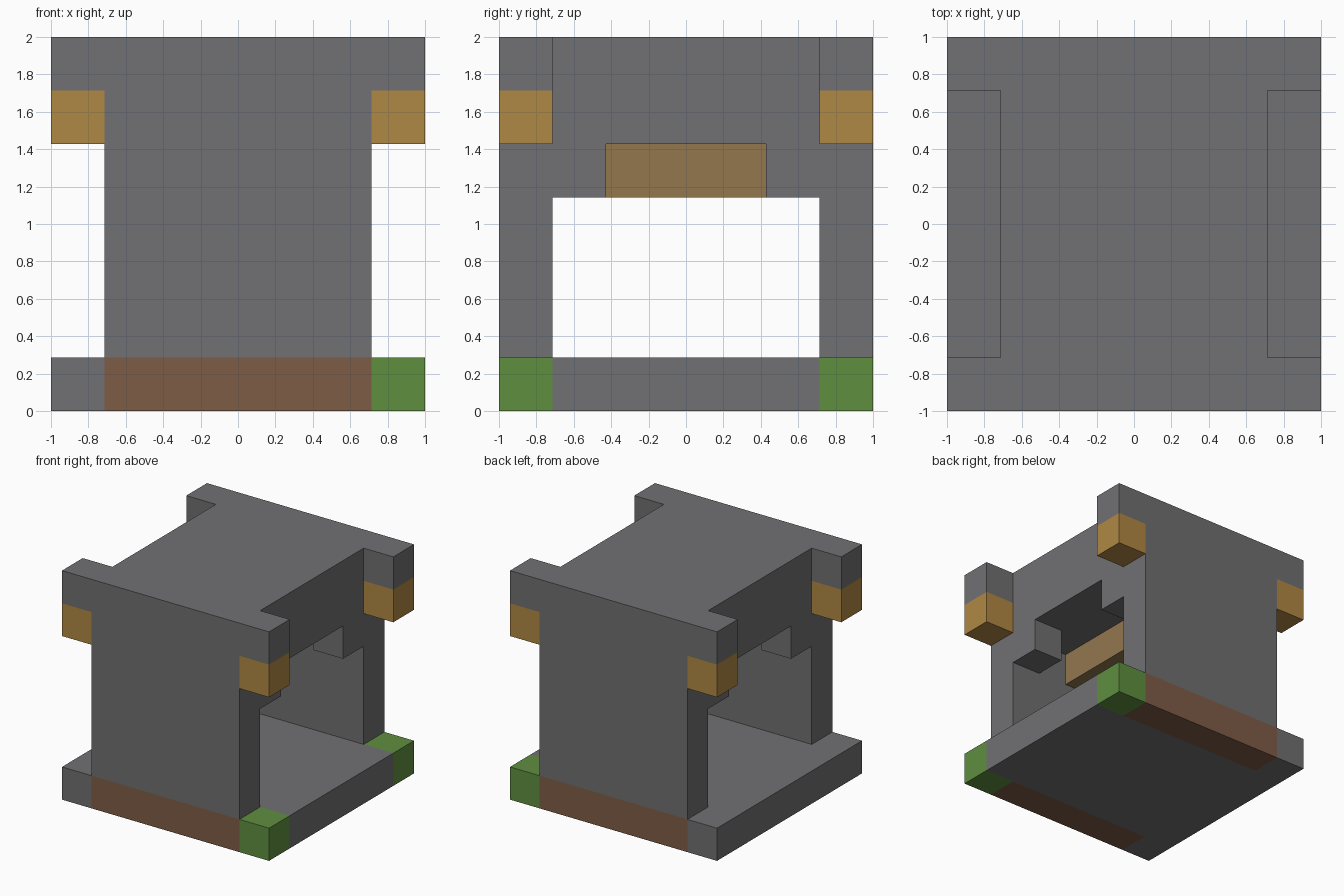
import bpy
import bmesh

cube = bpy.data.objects.get("Cube")
if cube:
    bpy.data.objects.remove(cube, do_unlink=True)

U = 2 / 7  # block size: the model is seven blocks along each axis


def make_material(name, rgb):
    mat = bpy.data.materials.new(name)
    mat.use_nodes = True
    color = (*rgb, 1)
    mat.diffuse_color = color
    mat.node_tree.nodes["Principled BSDF"].inputs["Base Color"].default_value = color
    return mat


stone = make_material("grey stone", (0.165, 0.162, 0.168))
brown = make_material("brown clay", (0.209, 0.107, 0.061))
orange = make_material("orange lamp", (0.434, 0.246, 0.058))
green = make_material("green moss", (0.117, 0.275, 0.051))
tan = make_material("tan wood", (0.287, 0.184, 0.076))


def finish(name, bm, mat):
    bmesh.ops.recalc_face_normals(bm, faces=bm.faces)
    mesh = bpy.data.meshes.new(name)
    bm.to_mesh(mesh)
    bm.free()
    mesh.materials.append(mat)
    obj = bpy.data.objects.new(name, mesh)
    bpy.context.collection.objects.link(obj)


def box(name, mat, x, y, z):
    """Box from (low, high) block ranges; x and y are measured from the centre."""
    bm = bmesh.new()
    bmesh.ops.create_cube(bm, size=1)
    for v in bm.verts:
        v.co = [U * (r[0] if c < 0 else r[1]) for c, r in zip(v.co, (x, y, z))]
    finish(name, bm, mat)


def span(sign, near, far):
    return tuple(sorted((sign * near, sign * far)))


def prism(name, mat, outline, y):
    """Extrude an x-z outline through the y range."""
    bm = bmesh.new()
    face = bm.faces.new([bm.verts.new((U * px, U * y[0], U * pz)) for px, pz in outline])
    extruded = bmesh.ops.extrude_face_region(bm, geom=[face])["geom"]
    moved = [g for g in extruded if isinstance(g, bmesh.types.BMVert)]
    bmesh.ops.translate(bm, verts=moved, vec=(0, U * (y[1] - y[0]), 0))
    finish(name, bm, mat)


# Floor and roof
box("floor", stone, (-3.5, 3.5), (-2.5, 2.5), (0, 1))
box("roof", stone, (-2.5, 2.5), (-2.5, 2.5), (5, 7))

# Beam under the roof
box("ceiling_beam", tan, (-0.5, 0.5), (-2.5, 2.5), (4, 5))

# End walls with overhanging top corners
half = [(2.5, 1), (2.5, 6), (3.5, 6), (3.5, 7)]
t_outline = half + [(-px, pz) for px, pz in reversed(half)]

for y_name, sy in (("front", -1), ("back", 1)):
    row = span(sy, 2.5, 3.5)
    prism(y_name + "_wall", stone, t_outline, row)
    box(y_name + "_sill", brown, (-2.5, 2.5), row, (0, 1))
    for x_name, sx in (("left", 1), ("right", -1)):
        tag = y_name + "_" + x_name
        corner = span(sx, 2.5, 3.5)
        box(tag + "_lamp", orange, corner, row, (5, 6))
        box(tag + "_base_corner", green if sx > 0 else stone, corner, row, (0, 1))
        box(tag + "_corbel", stone, span(sx, 1.5, 2.5), span(sy, 1.5, 2.5), (4, 5))
